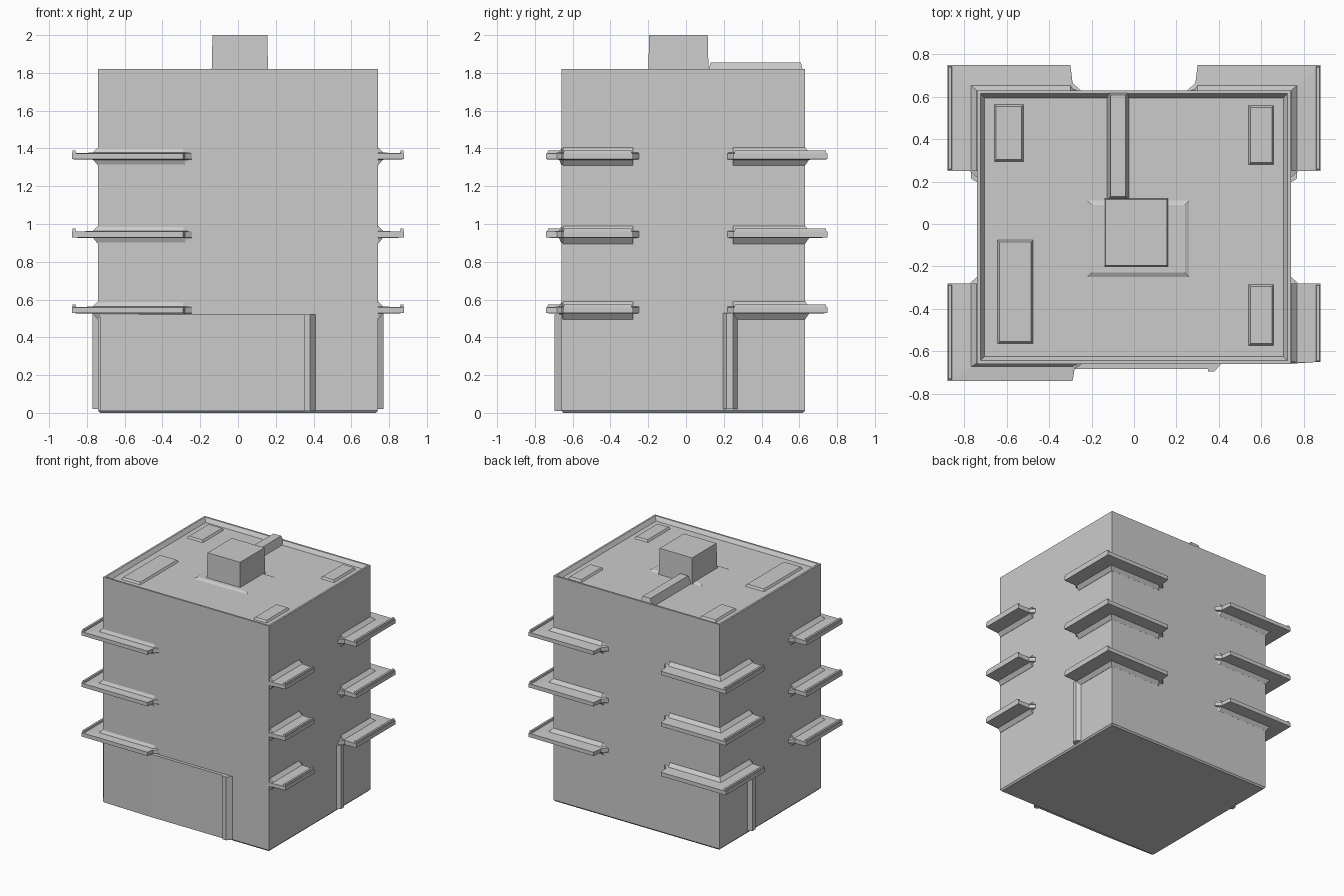
import bpy, bmesh

if "Cube" in bpy.data.objects:
    bpy.data.objects.remove(bpy.data.objects["Cube"])


def finish(name, bm):
    bmesh.ops.recalc_face_normals(bm, faces=bm.faces[:])
    me = bpy.data.meshes.new(name)
    bm.to_mesh(me)
    bm.free()
    ob = bpy.data.objects.new(name, me)
    bpy.context.collection.objects.link(ob)
    return ob


def loft(name, levels):
    """Solid through stacked outlines: [(z, [(x, y), ...]), ...]"""
    bm = bmesh.new()
    rings = [[bm.verts.new((x, y, z)) for x, y in pts] for z, pts in levels]
    for a, b in zip(rings, rings[1:]):
        for i in range(len(a)):
            j = (i + 1) % len(a)
            bm.faces.new((a[i], a[j], b[j], b[i]))
    bm.faces.new(rings[0])
    bm.faces.new(rings[-1])
    return finish(name, bm)


def rect(x0, x1, y0, y1, inset=0.0):
    x0, x1, y0, y1 = x0 + inset, x1 - inset, y0 + inset, y1 - inset
    return [(x0, y0), (x1, y0), (x1, y1), (x0, y1)]


def box(name, x0, x1, y0, y1, z0, z1, taper=0.0):
    return loft(name, [(z0, rect(x0, x1, y0, y1)), (z1, rect(x0, x1, y0, y1, taper))])


# Main block: straight walls, sunken roof inside a thin parapet
wall = (-0.74, 0.74, -0.66, 0.63)
loft("building_body", [
    (0.0, rect(*wall, 0.01)), (0.012, rect(*wall)),
    (1.82, rect(*wall)), (1.82, rect(*wall, 0.015)), (1.79, rect(*wall, 0.035))])

# Ground floor cladding and the ribs on both sides
loft("front_shop_panel", [(0.01, [(-0.73, -0.65), (-0.73, -0.668), (-0.3, -0.68), (0.37, -0.68), (0.37, -0.65)]),
                          (0.52, [(-0.73, -0.65), (-0.73, -0.672), (-0.3, -0.685), (0.37, -0.685), (0.37, -0.65)])])
loft("front_panel_edge", [(z, [(0.35, -0.65), (0.35, -0.695), (0.38, -0.695), (0.42, -0.65)])
                          for z in (0.01, 0.52)])
for s in (-1, 1):
    loft(f"side_rib_{s}", [(z, [(s * 0.73, 0.19), (s * 0.77, 0.215), (s * 0.77, 0.25), (s * 0.73, 0.28)])
                           for z in (0.02, 0.53)])


def flared_slab(name, z, outline):
    """Thin slab with small fillets where it meets the wall; outline(t) grows with t"""
    loft(name, [(z - 0.05, outline(0.08)), (z - 0.02, outline(0.24)),
                (z - 0.017, outline(1.0)), (z + 0.014, outline(1.0)),
                (z + 0.018, outline(0.26)), (z + 0.045, outline(0.08))])


# Corner balconies: L shaped slabs wrapping the corner
def corner_slab(name, sx, sy, z, wall_y, out_y, end_x, end_y):
    def outline(t):
        ox = 0.73 + t * 0.15
        oy = wall_y - 0.01 + t * (out_y - wall_y + 0.01)
        pts = [(end_x - 0.04, wall_y - 0.01), (end_x + 0.01, wall_y + 0.3 * (oy - wall_y)),
               (end_x + 0.02, oy), (ox, oy), (ox, end_y),
               (0.73 + 0.3 * (ox - 0.73), end_y), (0.73, end_y - 0.04), (0.73, wall_y - 0.01)]
        return [(sx * x, sy * y) for x, y in pts]
    flared_slab(name, z, outline)


# Front right balcony covers only the side wall
def side_outline(t):
    ox = 0.73 + t * 0.15
    return [(0.73, -0.66), (ox, -0.65), (ox, -0.28), (0.73 + 0.3 * (ox - 0.73), -0.28), (0.73, -0.24)]


for n, z in enumerate((0.545, 0.945, 1.36), 1):
    corner_slab(f"balcony_back_left_{n}", -1, 1, z, 0.63, 0.75, 0.28, 0.25)
    corner_slab(f"balcony_back_right_{n}", 1, 1, z, 0.63, 0.75, 0.28, 0.25)
    corner_slab(f"balcony_front_left_{n}", -1, -1, z, 0.66, 0.74, 0.27, 0.28)
    flared_slab(f"balcony_front_right_{n}", z, side_outline)
    # Low upturned kerbs along the outer side edges
    for s in (-1, 1):
        y0 = -0.735 if s < 0 else -0.65
        for part, a, b in (("back", 0.255, 0.745), ("front", y0, -0.285)):
            box(f"kerb_{part}_{n}_{s}", s * 0.868 - 0.012, s * 0.868 + 0.012, a, b, z, z + 0.03, 0.004)

# Roof: stair tower on a low plinth, duct to the back edge, four hatches
box("stair_tower", -0.14, 0.16, -0.20, 0.12, 1.78, 2.0, 0.005)
box("tower_plinth", -0.24, 0.28, -0.27, 0.13, 1.78, 1.80, 0.04)
box("roof_duct", -0.13, -0.02, 0.11, 0.628, 1.78, 1.855, 0.02)
for n, (x, y, w, d) in enumerate([(-0.59, 0.43, 0.15, 0.28), (0.60, 0.42, 0.13, 0.29),
                                  (-0.56, -0.32, 0.18, 0.50), (0.60, -0.43, 0.13, 0.30)], 1):
    box(f"roof_hatch_{n}", x - w / 2, x + w / 2, y - d / 2, y + d / 2, 1.78, 1.806, 0.015)
